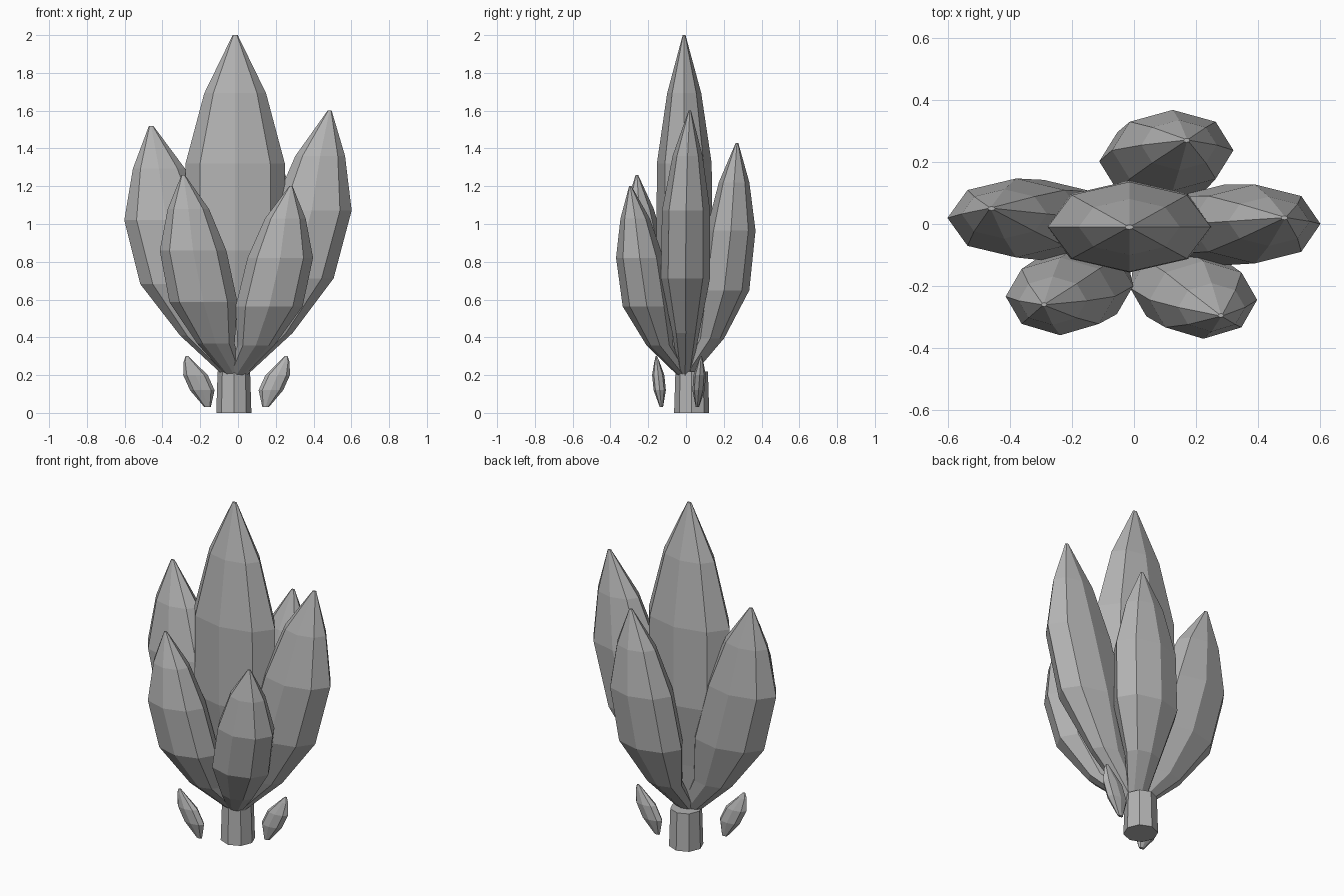
import bpy, bmesh, math

if "Cube" in bpy.data.objects:
    bpy.data.objects.remove(bpy.data.objects["Cube"])

SIDES = 8

gray = bpy.data.materials.new("plain_gray")
gray.diffuse_color = (0.45, 0.45, 0.45, 1)
gray.use_nodes = True
gray.node_tree.nodes["Principled BSDF"].inputs["Base Color"].default_value = gray.diffuse_color


def loft(name, rings):
    """Closed faceted body from rings of (centre x, y, z, half width x, half width y)."""
    bm = bmesh.new()
    loops = []
    for cx, cy, cz, hx, hy in rings:
        loops.append([bm.verts.new((cx + hx * math.cos(a), cy + hy * math.sin(a), cz))
                      for a in (2 * math.pi * i / SIDES for i in range(SIDES))])
    for lo, hi in zip(loops, loops[1:]):
        for i in range(SIDES):
            j = (i + 1) % SIDES
            bm.faces.new((lo[i], lo[j], hi[j], hi[i]))
    bm.faces.new(loops[0][::-1])
    bm.faces.new(loops[-1])
    mesh = bpy.data.meshes.new(name)
    bm.to_mesh(mesh)
    bm.free()
    mesh.materials.append(gray)
    obj = bpy.data.objects.new(name, mesh)
    bpy.context.collection.objects.link(obj)
    return obj


# Shared leaf profile: height fraction, lean in x, lean in y, width, sideways bow
PROFILE = [(0, 0, 0, 0.24, 0), (0.165, 0.37, 0.45, 0.55, 0.5),
           (0.37, 0.61, 0.68, 1.0, 1), (0.625, 0.81, 0.81, 0.98, 1),
           (0.83, 0.90, 0.90, 0.61, 0.6), (1, 1, 1, 0.05, 0)]
ROOT = (-0.015, -0.005, 0.19)


def big_leaf(name, tip, hx, hy, bow_x=0, bow_y=0):
    rings = []
    for t, lean_x, lean_y, w, bow in PROFILE:
        rings.append((ROOT[0] + (tip[0] - ROOT[0]) * lean_x + bow_x * bow,
                      ROOT[1] + (tip[1] - ROOT[1]) * lean_y + bow_y * bow,
                      ROOT[2] + (tip[2] - ROOT[2]) * t, hx * w, hy * w))
    loft(name, rings)


# Large leaves
big_leaf("center_leaf", (-0.015, -0.01, 2.0), 0.268, 0.148)
big_leaf("right_leaf", (0.485, 0.02, 1.6), 0.216, 0.13, 0, -0.015)
big_leaf("left_leaf", (-0.46, 0.05, 1.52), 0.226, 0.13, -0.005, -0.02)
big_leaf("back_leaf", (0.17, 0.27, 1.43), 0.2, 0.133, -0.01, 0.02)
big_leaf("front_left_leaf", (-0.29, -0.26, 1.26), 0.18, 0.128, 0, -0.022)
big_leaf("front_right_leaf", (0.28, -0.295, 1.2), 0.177, 0.128, 0, -0.005)

# Stem
loft("stem", [(-0.022, 0.03, 0, 0.093, 0.093), (-0.022, 0.03, 0.22, 0.086, 0.086)])

# Small loose leaves at the foot: offset from the middle, height, half width
SMALL = [(0.148, 0.03, 0.017), (0.176, 0.12, 0.065), (0.212, 0.20, 0.065),
         (0.247, 0.27, 0.028), (0.257, 0.30, 0.008)]
for name, side, mid, y0, y1 in (("small_leaf_left", -1, -0.013, -0.13, -0.157),
                                ("small_leaf_right", 1, -0.002, 0.06, 0.08)):
    loft(name, [(mid + side * x, y0 + (y1 - y0) * (z - 0.03) / 0.27, z, w, w * 0.5)
                for x, z, w in SMALL])
